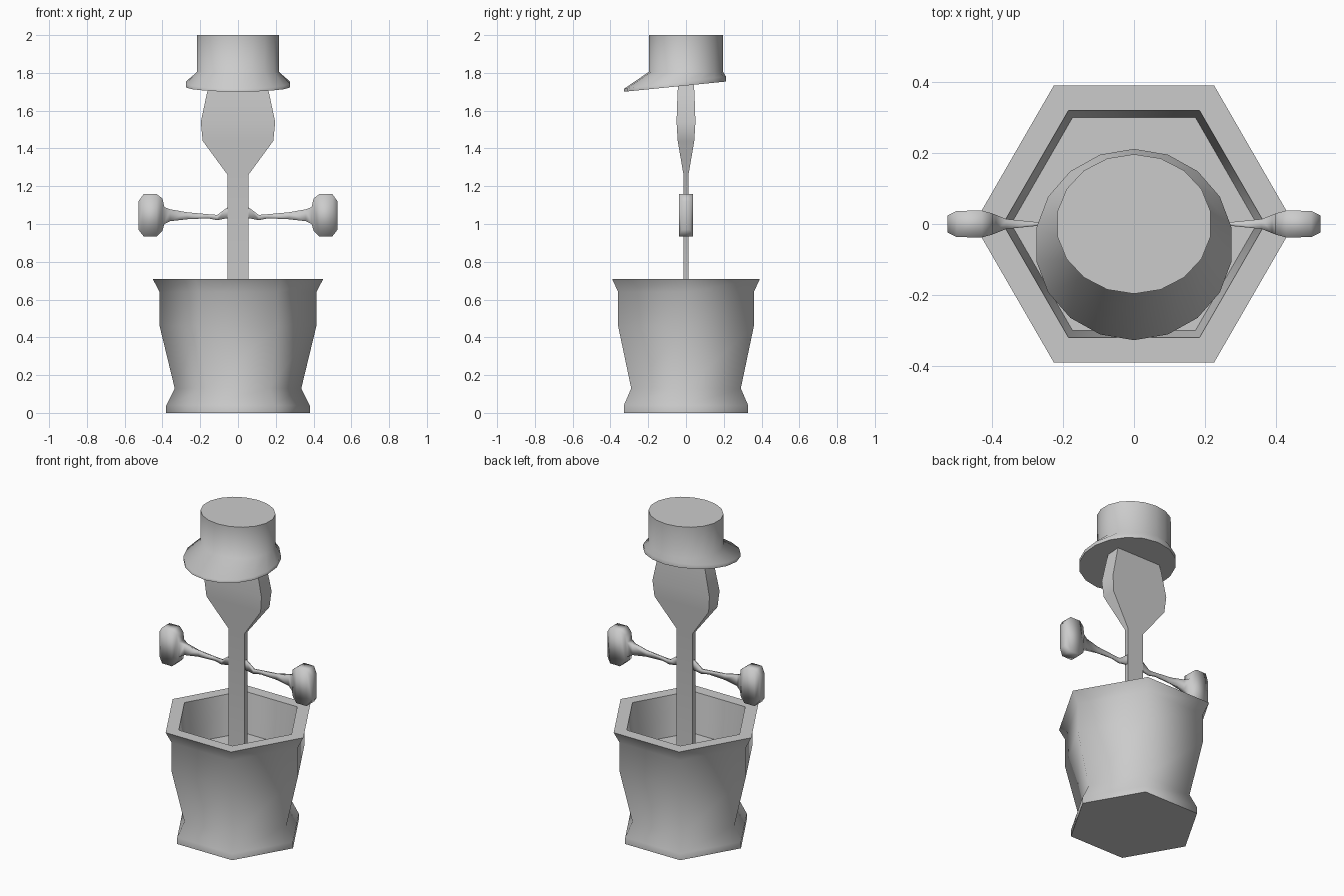
import bpy, bmesh
from math import pi, sin, cos, radians
from mathutils import Vector

if "Cube" in bpy.data.objects:
    bpy.data.objects.remove(bpy.data.objects["Cube"])


def loft(name, rings, angle=None):
    """Skin a list of equal-length point rings and cap both ends."""
    bm = bmesh.new()
    vr = [[bm.verts.new(p) for p in ring] for ring in rings]
    n = len(vr[0])
    for a, b in zip(vr, vr[1:]):
        for i in range(n):
            j = (i + 1) % n
            bm.faces.new((a[i], a[j], b[j], b[i]))
    bm.faces.new(vr[0][::-1])
    bm.faces.new(vr[-1])
    bmesh.ops.recalc_face_normals(bm, faces=bm.faces)
    me = bpy.data.meshes.new(name)
    bm.to_mesh(me)
    bm.free()
    ob = bpy.data.objects.new(name, me)
    bpy.context.collection.objects.link(ob)
    bpy.ops.object.select_all(action='DESELECT')
    ob.select_set(True)
    bpy.context.view_layer.objects.active = ob
    if angle is None:
        bpy.ops.object.shade_smooth()
    else:
        bpy.ops.object.shade_smooth_by_angle(angle=radians(angle))
    return ob


def ellipse(rx, ry, n, z, cy=0.0, start=0.0, slope=0.0):
    ring = []
    for i in range(n):
        a = start + 2 * pi * i / n
        y = cy + ry * sin(a)
        ring.append((rx * cos(a), y, z + slope * y))
    return ring


# Hexagonal pot: outer wall, rim, inner wall, soil
pot = [(0.38, 0.0), (0.38, 0.04), (0.335, 0.13), (0.415, 0.46), (0.415, 0.64),
       (0.452, 0.71), (0.37, 0.71), (0.347, 0.46)]
loft("flower_pot", [ellipse(r, r, 6, z) for r, z in pot], 65)

# Flat stem swelling into the head: z, half width, half depth
stem = [(0.44, 0.055, 0.013), (1.26, 0.055, 0.013), (1.44, 0.187, 0.044),
        (1.54, 0.197, 0.05), (1.69, 0.165, 0.045), (1.79, 0.14, 0.038)]
loft("stem_and_head", [[(-w, -d, z), (w, -d, z), (w, d, z), (-w, d, z)]
                       for z, w, d in stem], 75)

# Arms ending in rounded hands: x, low z, high z, half depth
arm = [(0.04, 1.03, 1.105, 0.008), (0.06, 1.03, 1.085, 0.008),
       (0.11, 1.02, 1.048, 0.006), (0.16, 1.03, 1.052, 0.005),
       (0.27, 1.025, 1.062, 0.005), (0.36, 1.015, 1.078, 0.014),
       (0.39, 1.0, 1.09, 0.026), (0.40, 0.965, 1.135, 0.03),
       (0.43, 0.935, 1.158, 0.038), (0.50, 0.935, 1.158, 0.037),
       (0.527, 0.97, 1.12, 0.024)]
for side, s in (("left", -1), ("right", 1)):
    loft(side + "_arm", [[(s * x, -d, a), (s * x, d, a), (s * x, d, b), (s * x, -d, b)]
                         for x, a, b, d in arm])

# Hat: tilted brim pushed forward, straight crown
N, S = 18, pi / 2
loft("hat", [
    ellipse(0.28, 0.27, N, 1.733, -0.058, S, 0.1),
    ellipse(0.28, 0.27, N, 1.755, -0.058, S, 0.12),
    ellipse(0.22, 0.197, N, 1.805, 0, S),
    ellipse(0.22, 0.197, N, 2.0, 0, S)], 60)
